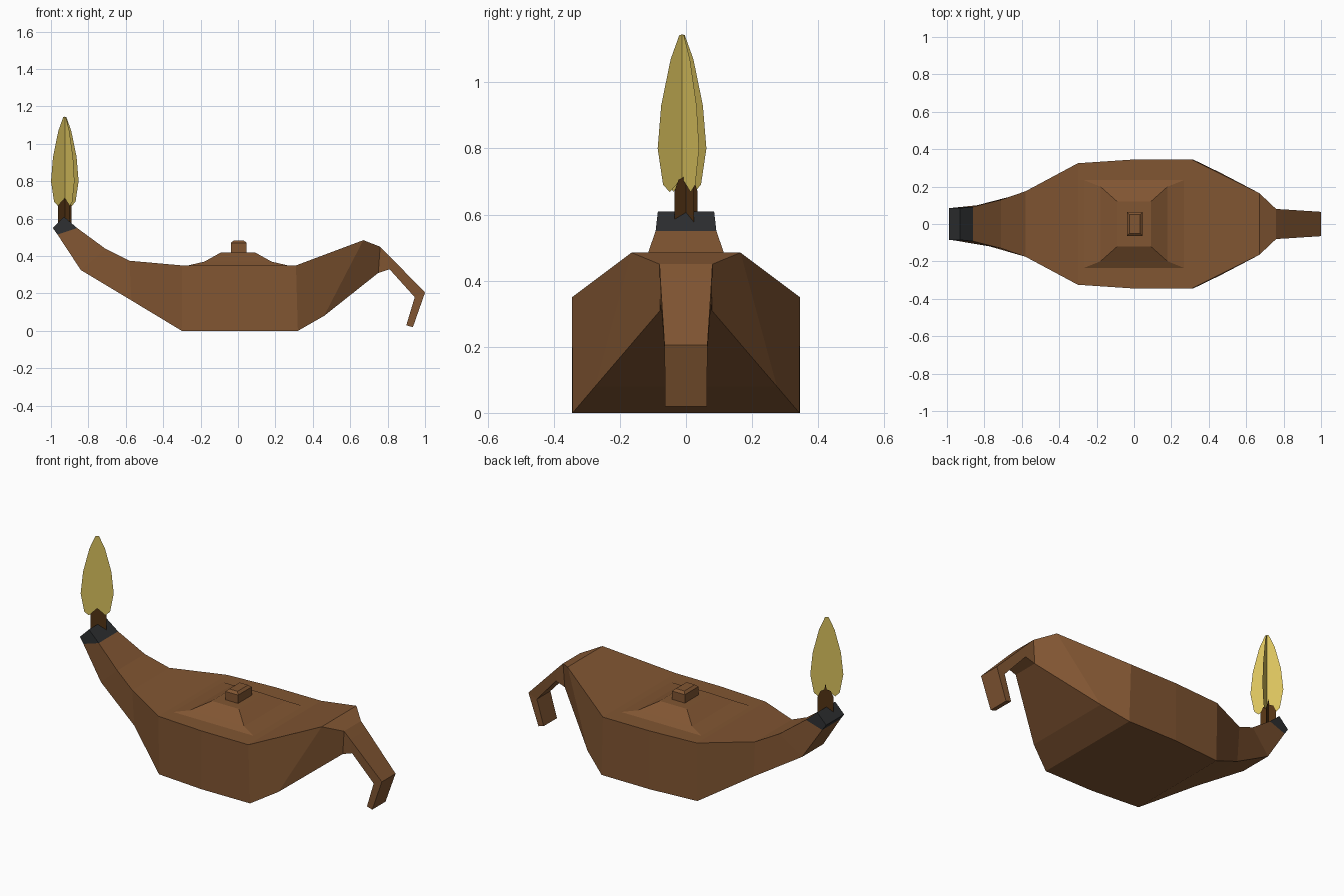
import bpy, bmesh, math

if "Cube" in bpy.data.objects:
    bpy.data.objects.remove(bpy.data.objects["Cube"])


def material(name, rgb):
    m = bpy.data.materials.new(name)
    m.diffuse_color = (*rgb, 1)
    m.use_nodes = True
    m.node_tree.nodes["Principled BSDF"].inputs["Base Color"].default_value = m.diffuse_color
    return m


CLAY = material("clay brown", (0.22, 0.092, 0.032))
SOOT = material("soot black", (0.026, 0.028, 0.03))
WICK = material("wick brown", (0.085, 0.033, 0.007))
FLAME = material("flame yellow", (0.70, 0.54, 0.11))


def finish(name, bm, mat, closed=True):
    if closed:
        bmesh.ops.recalc_face_normals(bm, faces=bm.faces)
    me = bpy.data.meshes.new(name)
    bm.to_mesh(me)
    bm.free()
    me.materials.append(mat)
    ob = bpy.data.objects.new(name, me)
    bpy.context.collection.objects.link(ob)
    return ob


def skin(name, rings, mat, cap_start=False, cap_end=False):
    """Join successive four-point rings with quads."""
    bm = bmesh.new()
    loops = [[bm.verts.new(p) for p in r] for r in rings]
    for a, b in zip(loops, loops[1:]):
        for i in range(4):
            j = (i + 1) % 4
            bm.faces.new((a[i], a[j], b[j], b[i]))
    if cap_start:
        bm.faces.new(loops[0])
    if cap_end:
        bm.faces.new(loops[-1])
    return finish(name, bm, mat)


def section(xt, zt, wt, xb, zb, wb):
    """Cross-section: top edge and bottom edge, each with a half width."""
    return [(xt, -wt, zt), (xt, wt, zt), (xb, wb, zb), (xb, -wb, zb)]


def rect(hx, hy, z, cx=0.0):
    return [(cx - hx, -hy, z), (cx + hx, -hy, z), (cx + hx, hy, z), (cx - hx, hy, z)]


# Body sections shared with the spout collar and the handle
neck = section(-0.86, 0.55, 0.092, -0.965, 0.515, 0.087)
heel = section(0.76, 0.45, 0.08, 0.75, 0.31, 0.078)

skin("lamp_body", [
    neck,
    section(-0.71, 0.44, 0.13, -0.84, 0.325, 0.10),
    section(-0.58, 0.375, 0.175, -0.57, 0.163, 0.17),
    section(-0.30, 0.35, 0.325, -0.30, 0.0, 0.32),
    section(0.0, 0.35, 0.345, 0.0, 0.0, 0.345),
    section(0.31, 0.35, 0.345, 0.32, 0.0, 0.343),
    section(0.67, 0.485, 0.165, 0.46, 0.08, 0.275),
    heel], CLAY)

# Blackened spout tip
skin("spout_tip", [section(-0.93, 0.61, 0.085, -0.99, 0.55, 0.085), neck],
     SOOT, cap_start=True)

# Hooked handle
skin("handle", [
    heel,
    section(0.80, 0.41, 0.078, 0.81, 0.33, 0.076),
    section(1.0, 0.205, 0.065, 0.945, 0.18, 0.064),
    section(0.935, 0.02, 0.063, 0.90, 0.03, 0.063)], CLAY, cap_end=True)

# Lid mound and knob
skin("lid", [rect(0.28, 0.24, 0.347), rect(0.18, 0.20, 0.37),
             rect(0.09, 0.12, 0.42)], CLAY, cap_end=True)
skin("lid_knob", [rect(0.042, 0.065, 0.41, 0.004), rect(0.042, 0.065, 0.47, 0.004),
                  rect(0.028, 0.05, 0.483, 0.004)], CLAY, cap_end=True)


def crossed_blades(name, outline, cx, cy, mat):
    """Four flat half-blades (radius, height) around a vertical axis."""
    bm = bmesh.new()
    for k in range(4):
        a = math.radians(35 + 90 * k)
        bm.faces.new([bm.verts.new((cx + r * math.cos(a), cy + r * math.sin(a), z))
                      for r, z in outline])
    return finish(name, bm, mat, closed=False)


# Wick and flame
crossed_blades("wick", [(0, 0.55), (0.043, 0.55), (0.043, 0.67), (0.028, 0.705),
                        (0.006, 0.715), (0, 0.75)], -0.926, 0.0, WICK)
crossed_blades("flame", [(0, 0.71), (0.045, 0.668), (0.07, 0.69), (0.09, 0.80),
                         (0.077, 0.93), (0.042, 1.07), (0.01, 1.143), (0, 1.145)],
               -0.926, -0.012, FLAME)
